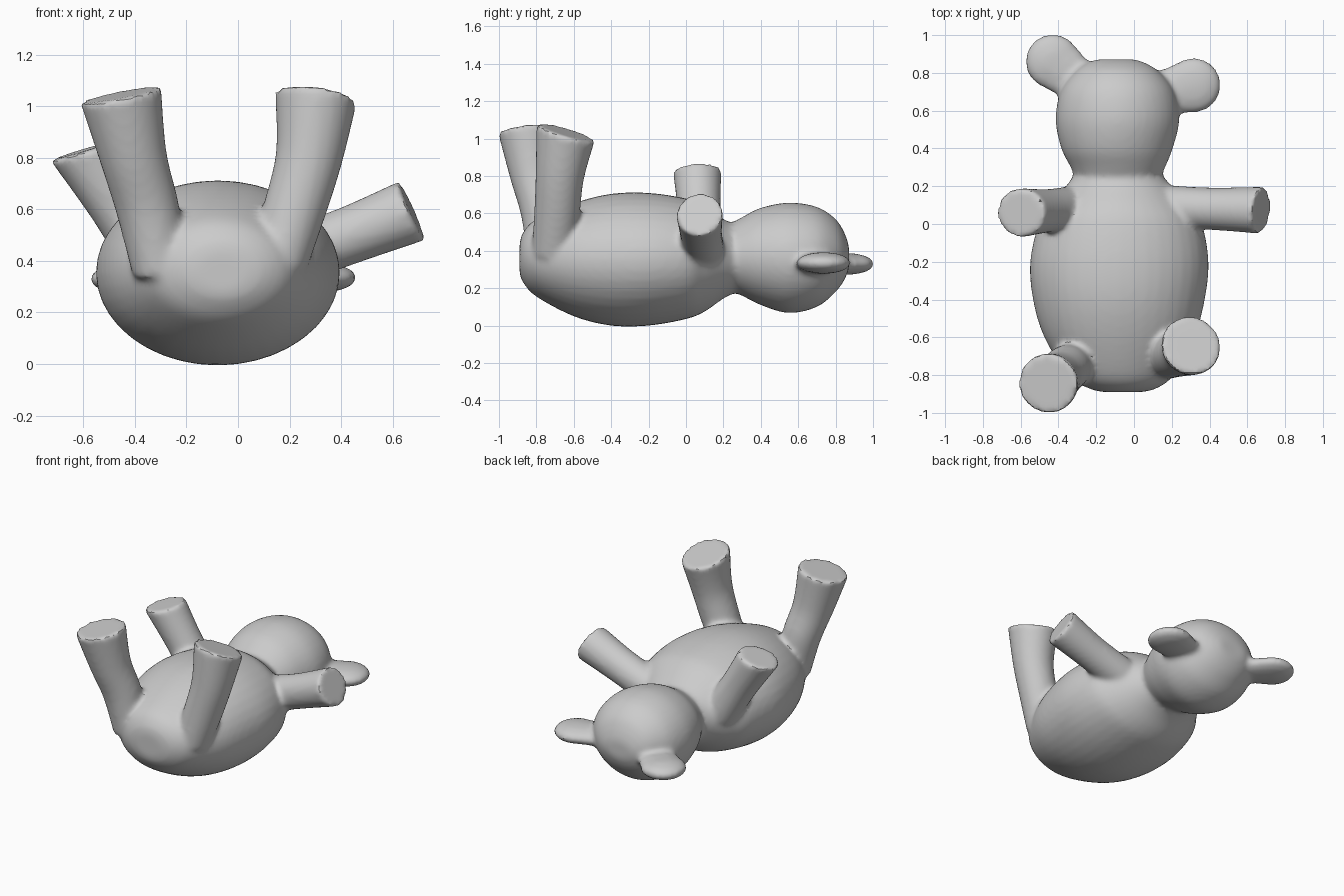
import bpy, bmesh, math
from mathutils import Vector

cube = bpy.data.objects.get("Cube")
if cube:
    bpy.data.objects.remove(cube, do_unlink=True)

SIDES = 40
bm = bmesh.new()


def skin(rings):
    """Join rings of points into a closed tube."""
    loops = [[bm.verts.new(p) for p in ring] for ring in rings]
    for a, b in zip(loops, loops[1:]):
        for i in range(SIDES):
            j = (i + 1) % SIDES
            bm.faces.new((a[i], a[j], b[j], b[i]))
    bm.faces.new(loops[0][::-1])
    bm.faces.new(loops[-1])


def smooth_rows(rows, steps=5):
    """Pass a Catmull-Rom curve through rows of numbers."""
    out = []
    for k in range(len(rows) - 1):
        p0, p1 = rows[max(k - 1, 0)], rows[k]
        p2, p3 = rows[k + 1], rows[min(k + 2, len(rows) - 1)]
        for s in range(steps):
            t = s / steps
            out.append([0.5 * (2 * b + (c - a) * t + (2 * a - 5 * b + 4 * c - d) * t * t
                               + (3 * b - a - 3 * c + d) * t ** 3)
                        for a, b, c, d in zip(p0, p1, p2, p3)])
    return out + [rows[-1]]


def loft(rows):
    """Elliptical sections along y: (y, x min, x max, z min, z max)."""
    rings = []
    for y, x0, x1, z0, z1 in smooth_rows(rows):
        rings.append([((x0 + x1) / 2 + (x1 - x0) / 2 * math.cos(2 * math.pi * i / SIDES), y,
                       (z0 + z1) / 2 + (z1 - z0) / 2 * math.sin(2 * math.pi * i / SIDES))
                      for i in range(SIDES)])
    skin(rings)


def limb(rows, cap):
    """Round limb through (x, y, z, radius), cut flat at the end by a tilted plane."""
    rows = smooth_rows(rows)
    axis = (Vector(rows[-1][:3]) - Vector(rows[0][:3])).normalized()
    u = axis.cross(Vector((0, 1, 0))).normalized()
    v = axis.cross(u)
    cap = Vector(cap).normalized()
    rings = []
    for k, (x, y, z, r) in enumerate(rows):
        tilt = (k / (len(rows) - 1)) ** 3
        ring = []
        for i in range(SIDES):
            a = 2 * math.pi * i / SIDES
            off = (u * math.cos(a) + v * math.sin(a)) * r
            ring.append(Vector((x, y, z)) + off - axis * (off.dot(cap) / axis.dot(cap)) * tilt)
        rings.append(ring)
    skin(rings)


def ear(root, tip, radius, thick):
    """Flat rounded ear: a disc at the tip and a slimmer stalk to the head."""
    for t, r, h in ((0, 0.85, 1.0), (0.35, 0.86, 1.0), (0.7, 0.93, 1.0), (1, 1.0, 1.0)):
        c = Vector(root).lerp(Vector(tip), t)
        new = bmesh.ops.create_uvsphere(bm, u_segments=32, v_segments=16, radius=1)["verts"]
        for p in new:
            p.co = c + Vector((p.co.x * radius * r, p.co.y * radius * r, p.co.z * thick * h))


# Torso, bottom to neck
loft([(-0.89, -0.16, 0.04, 0.28, 0.44), (-0.87, -0.24, 0.12, 0.23, 0.50),
      (-0.8, -0.35, 0.21, 0.155, 0.57), (-0.6, -0.475, 0.32, 0.05, 0.655),
      (-0.4, -0.535, 0.375, 0.0, 0.705), (-0.2, -0.55, 0.395, 0.0, 0.71),
      (0.0, -0.505, 0.36, 0.035, 0.68), (0.1, -0.44, 0.29, 0.075, 0.64),
      (0.2, -0.36, 0.20, 0.145, 0.57), (0.27, -0.31, 0.14, 0.18, 0.54)])

# Head
loft([(0.23, -0.305, 0.13, 0.19, 0.54), (0.3, -0.335, 0.165, 0.16, 0.58),
      (0.4, -0.385, 0.205, 0.11, 0.63), (0.55, -0.415, 0.24, 0.067, 0.658),
      (0.7, -0.39, 0.215, 0.10, 0.635), (0.8, -0.32, 0.14, 0.18, 0.57),
      (0.85, -0.255, 0.065, 0.25, 0.49), (0.872, -0.19, 0.0, 0.31, 0.42)])

# Legs
limb([(-0.30, -0.74, 0.36, 0.11), (-0.35, -0.76, 0.6, 0.122),
      (-0.405, -0.81, 0.8, 0.13), (-0.455, -0.845, 1.045, 0.16)], (-0.2, -0.1, 1))
limb([(0.15, -0.71, 0.38, 0.115), (0.22, -0.69, 0.6, 0.122),
      (0.275, -0.675, 0.8, 0.13), (0.302, -0.643, 1.035, 0.16)], (0.15, 0.3, 1))

# Arms
limb([(-0.33, 0.08, 0.40, 0.12), (-0.46, 0.07, 0.61, 0.115),
      (-0.60, 0.06, 0.83, 0.13)], (-0.3, -0.05, 1))
limb([(0.18, 0.09, 0.41, 0.115), (0.42, 0.08, 0.495, 0.112),
      (0.675, 0.073, 0.595, 0.125)], (1, -0.1, 0.45))

# Ears
ear((-0.28, 0.74, 0.33), (-0.43, 0.86, 0.33), 0.146, 0.058)
ear((0.14, 0.69, 0.33), (0.315, 0.735, 0.335), 0.146, 0.058)

bmesh.ops.recalc_face_normals(bm, faces=bm.faces)
mesh = bpy.data.meshes.new("teddy_bear")
bm.to_mesh(mesh)
bm.free()
bear = bpy.data.objects.new("teddy_bear", mesh)
bpy.context.collection.objects.link(bear)

# Fuse the parts into one skin and soften the joints
fuse = bear.modifiers.new("fuse", "REMESH")
fuse.mode = "VOXEL"
fuse.voxel_size = 0.016
soften = bear.modifiers.new("soften", "SMOOTH")
soften.factor = 0.5
soften.iterations = 7
bpy.context.view_layer.objects.active = bear
bear.select_set(True)
for name in ("fuse", "soften"):
    bpy.ops.object.modifier_apply(modifier=name)
bpy.ops.object.shade_smooth_by_angle(angle=math.radians(40))

# Plain grey
GREY = (0.6, 0.6, 0.6, 1)
mat = bpy.data.materials.new("plain_grey")
mat.use_nodes = True
mat.diffuse_color = GREY
mat.node_tree.nodes["Principled BSDF"].inputs["Base Color"].default_value = GREY
bear.data.materials.clear()
bear.data.materials.append(mat)
